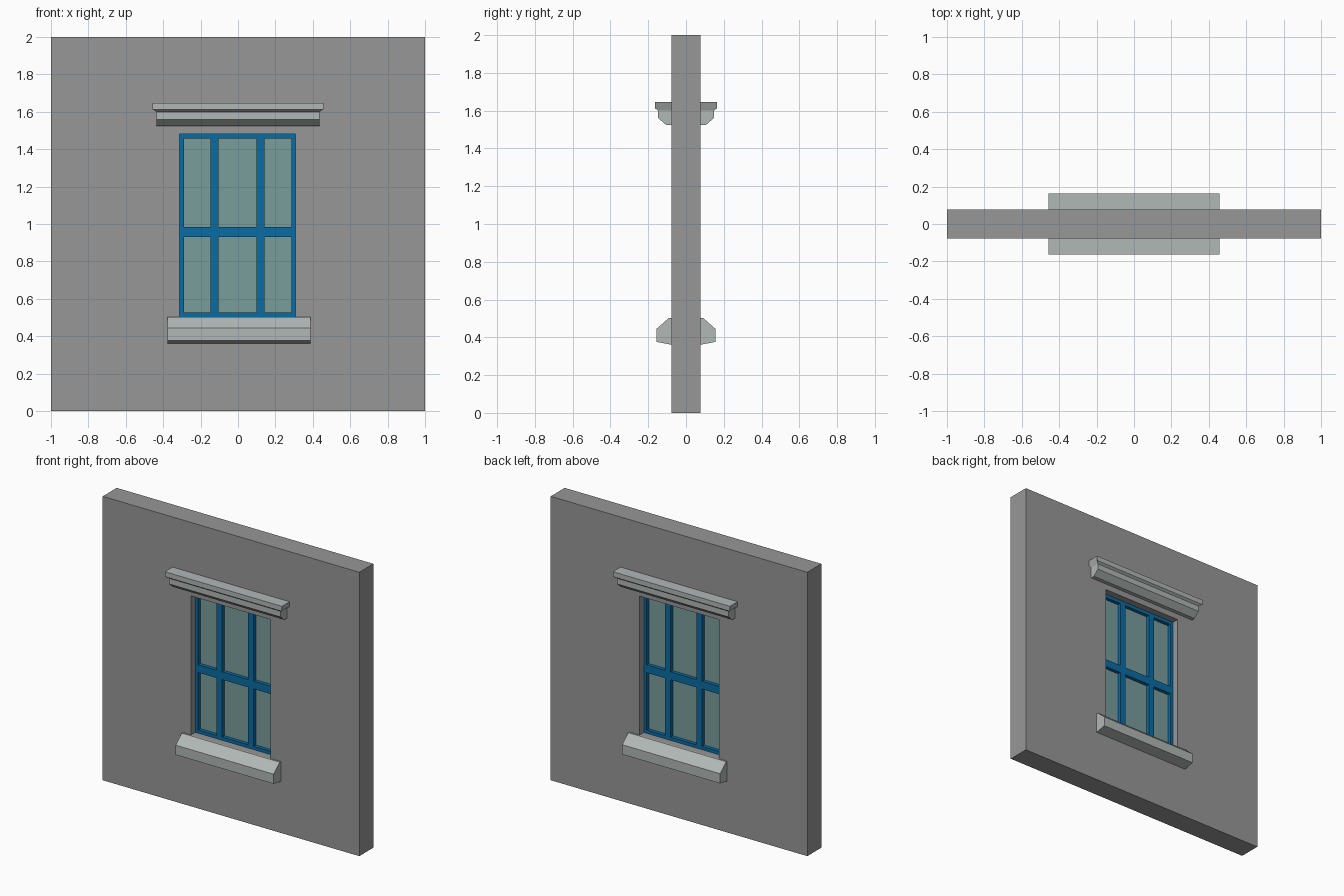
import bpy, bmesh

if "Cube" in bpy.data.objects:
    bpy.data.objects.remove(bpy.data.objects["Cube"])


def material(name, color):
    m = bpy.data.materials.new(name)
    m.diffuse_color = (*color, 1)
    m.use_nodes = True
    m.node_tree.nodes["Principled BSDF"].inputs["Base Color"].default_value = m.diffuse_color
    return m


WALL = material("wall_grey", (0.31, 0.31, 0.31))
STONE = material("pale_stone", (0.44, 0.48, 0.47))
BLUE = material("blue_paint", (0.003, 0.15, 0.37))
GLASS = material("glass_teal", (0.19, 0.34, 0.33))


def finish(bm, name, mat):
    bmesh.ops.recalc_face_normals(bm, faces=bm.faces[:])
    me = bpy.data.meshes.new(name)
    bm.to_mesh(me)
    bm.free()
    me.materials.append(mat)
    ob = bpy.data.objects.new(name, me)
    bpy.context.collection.objects.link(ob)
    return ob


def lattice(name, xs, zs, half, mat, holes=()):
    """Slab in the xz plane, cut into cells, with some cells left open."""
    bm = bmesh.new()
    v = {(i, k): bm.verts.new((x, -half, z))
         for i, x in enumerate(xs) for k, z in enumerate(zs)}
    for i in range(len(xs) - 1):
        for k in range(len(zs) - 1):
            if (i, k) not in holes:
                bm.faces.new([v[i, k], v[i + 1, k], v[i + 1, k + 1], v[i, k + 1]])
    ext = bmesh.ops.extrude_face_region(bm, geom=bm.faces[:], use_keep_orig=True)
    moved = [g for g in ext["geom"] if isinstance(g, bmesh.types.BMVert)]
    bmesh.ops.translate(bm, verts=moved, vec=(0, 2 * half, 0))
    return finish(bm, name, mat)


def moulding(name, profile, side, mat):
    """Profile of (y, z, x_left, x_right) points lofted between its two ends."""
    bm = bmesh.new()
    left = [bm.verts.new((a, side * y, z)) for y, z, a, b in profile]
    right = [bm.verts.new((b, side * y, z)) for y, z, a, b in profile]
    bm.faces.new(left)
    bm.faces.new(right)
    n = len(profile)
    for i in range(n):
        j = (i + 1) % n
        bm.faces.new([left[i], left[j], right[j], right[i]])
    return finish(bm, name, mat)


T = 0.078           # half wall thickness
CX = -0.002         # window centre
X0, X1 = CX - 0.31, CX + 0.31
Z0, Z1 = 0.503, 1.482

# Wall with window opening
lattice("wall", [-1, X0, X1, 1], [0, Z0, Z1, 2], T, WALL, {(1, 1)})

# Window frame with two mullions and a transom
half_x = [0.31, 0.287, 0.145, 0.101]
xs = [CX - x for x in half_x] + [CX + x for x in reversed(half_x)]
zs = [Z0, 0.526, 0.93, 0.985, 1.458, Z1]
panes = {(i, k) for i in (1, 3, 5) for k in (1, 3)}
lattice("window_frame", xs, zs, 0.03, BLUE, panes)

# Glass pane
lattice("glass", [X0 + 0.01, X1 - 0.01], [Z0 + 0.01, Z1 - 0.01], 0.005, GLASS)

# Sill and lintel on both faces of the wall
S = (-0.376, 0.388)
L = (-0.435, 0.435)
W = (-0.456, 0.456)
sill = [(T, 0.503, *S), (0.09, 0.503, *S), (0.157, 0.444, *S),
        (0.157, 0.376, *S), (T, 0.361, *S)]
cap = [(T, 1.647, *W), (0.163, 1.647, *W), (0.163, 1.612, *W),
       (0.147, 1.6, *L), (T, 1.6, *L), (T, 1.612, *W)]
lintel = [(T, 1.6, *L), (0.147, 1.6, *L), (0.147, 1.56, *L),
          (0.105, 1.524, *L), (T, 1.524, *L)]
for side, tag in ((-1, "front"), (1, "back")):
    moulding("sill_" + tag, sill, side, STONE)
    moulding("lintel_cap_" + tag, cap, side, STONE)
    moulding("lintel_" + tag, lintel, side, STONE)
